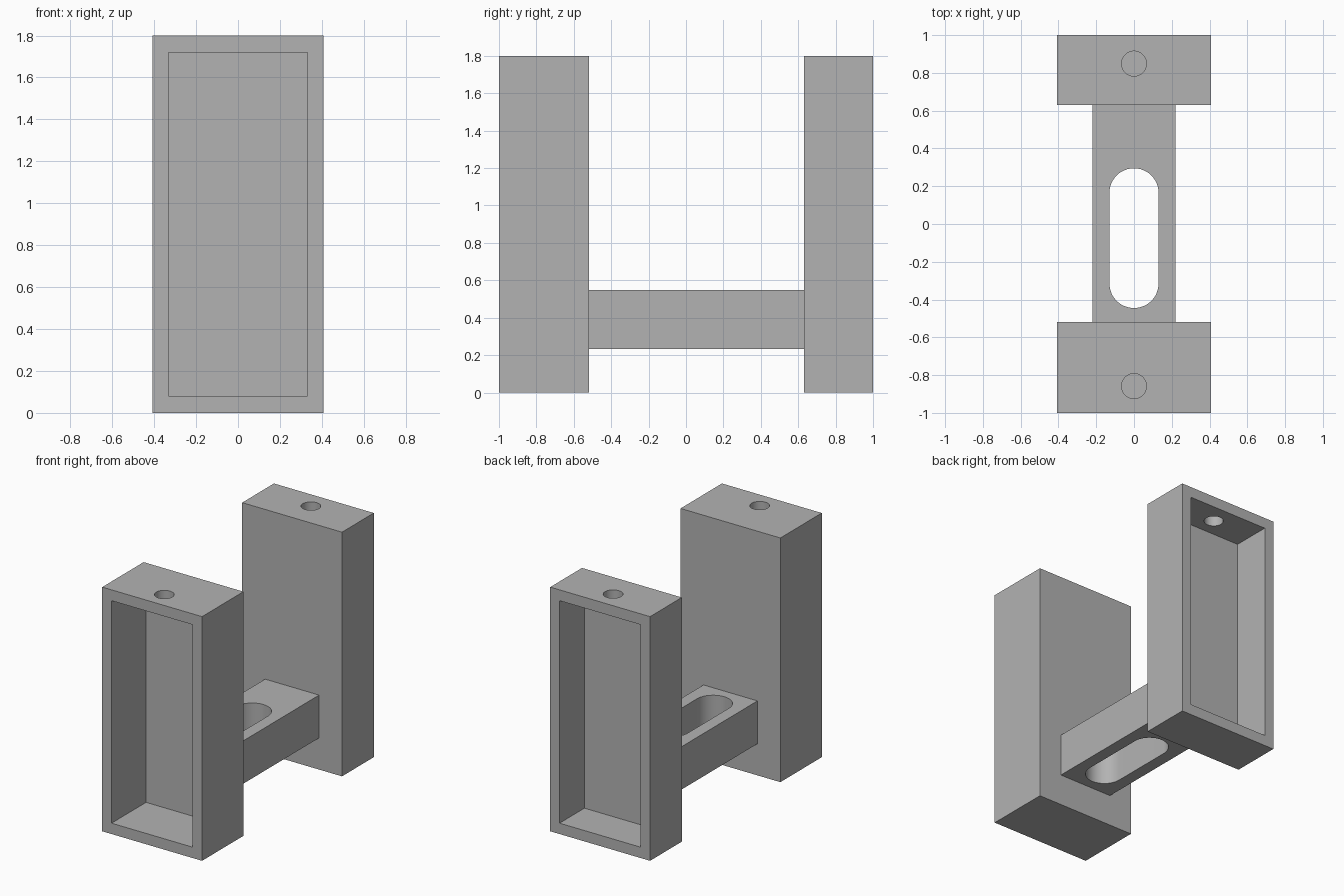
import bpy
from mathutils import Matrix

if "Cube" in bpy.data.objects:
    bpy.data.objects.remove(bpy.data.objects["Cube"])

WALL = 0.08
HALF_W, HEIGHT = 0.407, 1.80

grey = bpy.data.materials.new("neutral grey")
grey.diffuse_color = (0.45, 0.45, 0.45, 1)
grey.use_nodes = True
grey.node_tree.nodes["Principled BSDF"].inputs["Base Color"].default_value = grey.diffuse_color


def box(name, x, y, z):
    """Box spanning the (min, max) ranges given for each axis."""
    bpy.ops.mesh.primitive_cube_add(size=1)
    ob = bpy.context.object
    ob.name = name
    size = [b - a for a, b in (x, y, z)]
    mid = [(a + b) / 2 for a, b in (x, y, z)]
    ob.data.transform(Matrix.Translation(mid) @ Matrix.Diagonal((*size, 1)))
    ob.data.materials.append(grey)
    return ob


def peg(name, r, y, z):
    """Vertical cylinder used for round cuts."""
    bpy.ops.mesh.primitive_cylinder_add(vertices=48, radius=r, depth=z[1] - z[0])
    ob = bpy.context.object
    ob.name = name
    ob.data.transform(Matrix.Translation((0, y, (z[0] + z[1]) / 2)))
    ob.data.materials.append(grey)
    return ob


def combine(target, other, operation):
    mod = target.modifiers.new("join", 'BOOLEAN')
    mod.object, mod.operation, mod.solver = other, operation, 'EXACT'
    bpy.context.view_layer.objects.active = target
    bpy.ops.object.modifier_apply(modifier=mod.name)
    bpy.data.objects.remove(other)


def tray(name, outer, inner, hole_y):
    """Upright tray, open on its outer side, with a hole in its top wall."""
    ob = box(name, (-HALF_W, HALF_W), sorted((outer, inner)), (0, HEIGHT))
    side = 1 if outer > 0 else -1
    recess = sorted((outer + side * 0.1, inner + side * WALL))
    combine(ob, box("recess", (-0.331, 0.331), recess, (WALL, HEIGHT - WALL)), 'DIFFERENCE')
    combine(ob, peg("screw_hole", 0.066, hole_y, (HEIGHT - 0.2, HEIGHT + 0.1)), 'DIFFERENCE')
    return ob


# Connecting bar, its ends sunk into the tray walls
bar = box("connecting_bar", (-0.22, 0.22), (-0.56, 0.67), (0.233, 0.549))

# Slot through the bar: straight middle with round ends
combine(bar, box("slot", (-0.13, 0.13), (-0.315, 0.165), (0.1, 0.7)), 'DIFFERENCE')
for y in (-0.315, 0.165):
    combine(bar, peg("slot_end", 0.13, y, (0.1, 0.7)), 'DIFFERENCE')

# Deep front tray and shallow back tray, merged with the bar
bracket = tray("bracket", -1.0, -0.518, -0.858)
combine(bracket, tray("back_tray", 1.0, 0.63, 0.849), 'UNION')
combine(bracket, bar, 'UNION')

bpy.ops.object.select_all(action='DESELECT')
bracket.select_set(True)
bpy.context.view_layer.objects.active = bracket
bpy.ops.object.shade_smooth_by_angle(angle=0.52)
